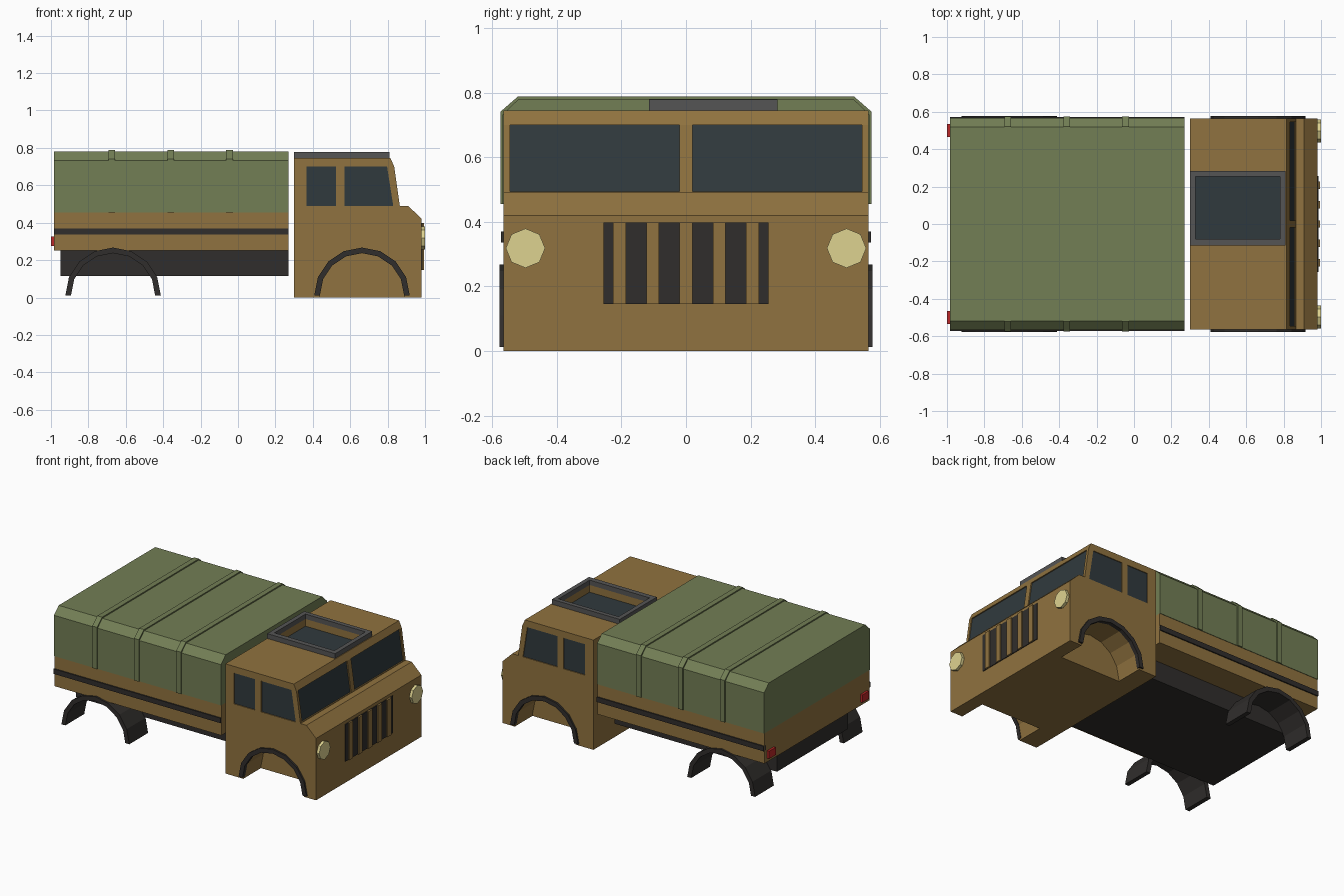
import bpy, bmesh, math
from mathutils import Vector

if "Cube" in bpy.data.objects:
    bpy.data.objects.remove(bpy.data.objects["Cube"])


def mat(name, r, g, b):
    m = bpy.data.materials.new(name)
    m.diffuse_color = (r, g, b, 1)
    m.use_nodes = True
    m.node_tree.nodes["Principled BSDF"].inputs["Base Color"].default_value = m.diffuse_color
    return m


BROWN = mat("tan_paint", 0.28, 0.17, 0.05)
GREEN = mat("canvas_green", 0.17, 0.21, 0.09)
BLACK = mat("black_trim", 0.03, 0.027, 0.025)
GLASS = mat("dark_glass", 0.03, 0.042, 0.048)
GREY = mat("hatch_grey", 0.09, 0.09, 0.09)
LAMP = mat("lamp_cream", 0.73, 0.65, 0.28)
RED = mat("lamp_red", 0.5, 0.02, 0.02)


def prism(name, pts, axis, a, b, material=None):
    """Extrude a 2D profile along 'x' (pts are y,z) or 'y' (pts are x,z)."""
    bm = bmesh.new()
    vs = [bm.verts.new((a, u, v) if axis == 'x' else (u, a, v)) for u, v in pts]
    f = bm.faces.new(vs)
    r = bmesh.ops.extrude_face_region(bm, geom=[f])
    step = Vector((b - a, 0, 0)) if axis == 'x' else Vector((0, b - a, 0))
    bmesh.ops.translate(bm, vec=step, verts=[e for e in r["geom"] if isinstance(e, bmesh.types.BMVert)])
    bmesh.ops.recalc_face_normals(bm, faces=bm.faces)
    me = bpy.data.meshes.new(name)
    bm.to_mesh(me)
    bm.free()
    ob = bpy.data.objects.new(name, me)
    bpy.context.collection.objects.link(ob)
    if material:
        me.materials.append(material)
    return ob


def box(name, x0, x1, y0, y1, z0, z1, material=None):
    return prism(name, [(x0, z0), (x1, z0), (x1, z1), (x0, z1)], 'y', y0, y1, material)


def cut(target, cutter):
    cutter.hide_render = True
    m = target.modifiers.new("cut", 'BOOLEAN')
    m.operation = 'DIFFERENCE'
    m.solver = 'EXACT'
    m.object = cutter
    bpy.context.view_layer.objects.active = target
    bpy.ops.object.modifier_apply(modifier=m.name)
    bpy.data.objects.remove(cutter)


def arc(cx, r, cz=0.012, n=8):
    return [(cx + r * math.cos(math.pi * i / n), cz + r * math.sin(math.pi * i / n)) for i in range(n + 1)]


W = 0.565
FRONT_X, REAR_X = 0.663, -0.668

# Cab shell
cab = prism("cab", [(0.30, 0), (0.30, 0.745), (0.815, 0.745), (0.835, 0.70), (0.865, 0.49),
                    (0.91, 0.49), (0.982, 0.42), (0.982, 0)], 'y', -W, W, BROWN)

# Wheel wells, side windows and windscreen panes, mirrored left and right
side_windows = {
    "rear_side_window": [(0.365, 0.49), (0.525, 0.49), (0.525, 0.70), (0.365, 0.70)],
    "front_side_window": [(0.57, 0.49), (0.83, 0.49), (0.797, 0.70), (0.57, 0.70)],
}
for s, side in ((-1, "right"), (1, "left")):
    well = arc(FRONT_X, 0.228) + [(FRONT_X - 0.228, -0.1), (FRONT_X + 0.228, -0.1)]
    cut(cab, prism("well_cutter", well, 'y', s * 0.375, s * 0.7))
    for name, pts in side_windows.items():
        cut(cab, prism("window_cutter", pts, 'y', s * (W - 0.01), s * 0.7))
        prism(f"{name}_{side}", pts, 'y', s * (W - 0.02), s * (W - 0.006), GLASS)
    cut(cab, prism("screen_cutter", [(0.823, 0.70), (0.95, 0.70), (0.95, 0.494), (0.853, 0.494)],
                   'y', s * 0.02, s * 0.545))
    prism(f"windscreen_{side}", [(0.81, 0.70), (0.827, 0.70), (0.857, 0.494), (0.84, 0.494)],
          'y', s * 0.02, s * 0.545, GLASS)

# Roof hatch
cut(cab, box("hatch_cutter", 0.33, 0.78, -0.08, 0.253, 0.69, 0.9))
box("hatch_glass", 0.33, 0.78, -0.08, 0.253, 0.68, 0.696, GLASS)
frame = box("hatch_frame", 0.30, 0.81, -0.115, 0.283, 0.745, 0.778, GREY)
cut(frame, box("frame_cutter", 0.33, 0.78, -0.08, 0.253, 0.7, 0.9))

# Grille
box("grille_panel", 0.975, 0.987, -0.256, 0.256, 0.146, 0.398, BLACK)
for i in range(-2, 3):
    box(f"grille_bar_{i + 3}", 0.98, 0.995, i * 0.103 - 0.02, i * 0.103 + 0.02, 0.146, 0.398, BROWN)

# Cargo bed, chassis and canvas cover
box("cargo_bed", -0.985, 0.27, -W, W, 0.25, 0.455, BROWN)
box("chassis", -0.95, 0.27, -0.38, 0.38, 0.115, 0.25, BLACK)


def hoop(w, z, t):
    return [(-w, 0.455), (w, 0.455), (w, z), (t, z + 0.048), (-t, z + 0.048), (-w, z)]


prism("canvas_cover", hoop(0.568, 0.732, 0.518), 'x', -0.985, 0.27, GREEN)
for i, x in enumerate((-0.675, -0.36, -0.045)):
    prism(f"cover_rib_{i + 1}", hoop(0.575, 0.74, 0.52), 'x', x - 0.018, x + 0.018, GREEN)

# Paired details
for s, side in ((-1, "right"), (1, "left")):
    box(f"side_stripe_{side}", -0.985, 0.27, s * 0.55, s * 0.573, 0.336, 0.37, BLACK)
    box(f"tail_light_{side}", -1.0, -0.98, s * 0.465, s * 0.535, 0.275, 0.327, RED)
    octagon = [(s * 0.497 + 0.061 * math.cos(math.pi * k / 4), 0.318 + 0.061 * math.sin(math.pi * k / 4))
               for k in range(8)]
    prism(f"headlight_{side}", octagon, 'x', 0.975, 1.0, LAMP)
    for name, cx, inner in (("front_arch_trim", FRONT_X, 0.55), ("rear_fender", REAR_X, 0.375)):
        ring = arc(cx, 0.255) + arc(cx, 0.225)[::-1]
        prism(f"{name}_{side}", ring, 'y', s * inner, s * 0.577, BLACK)
